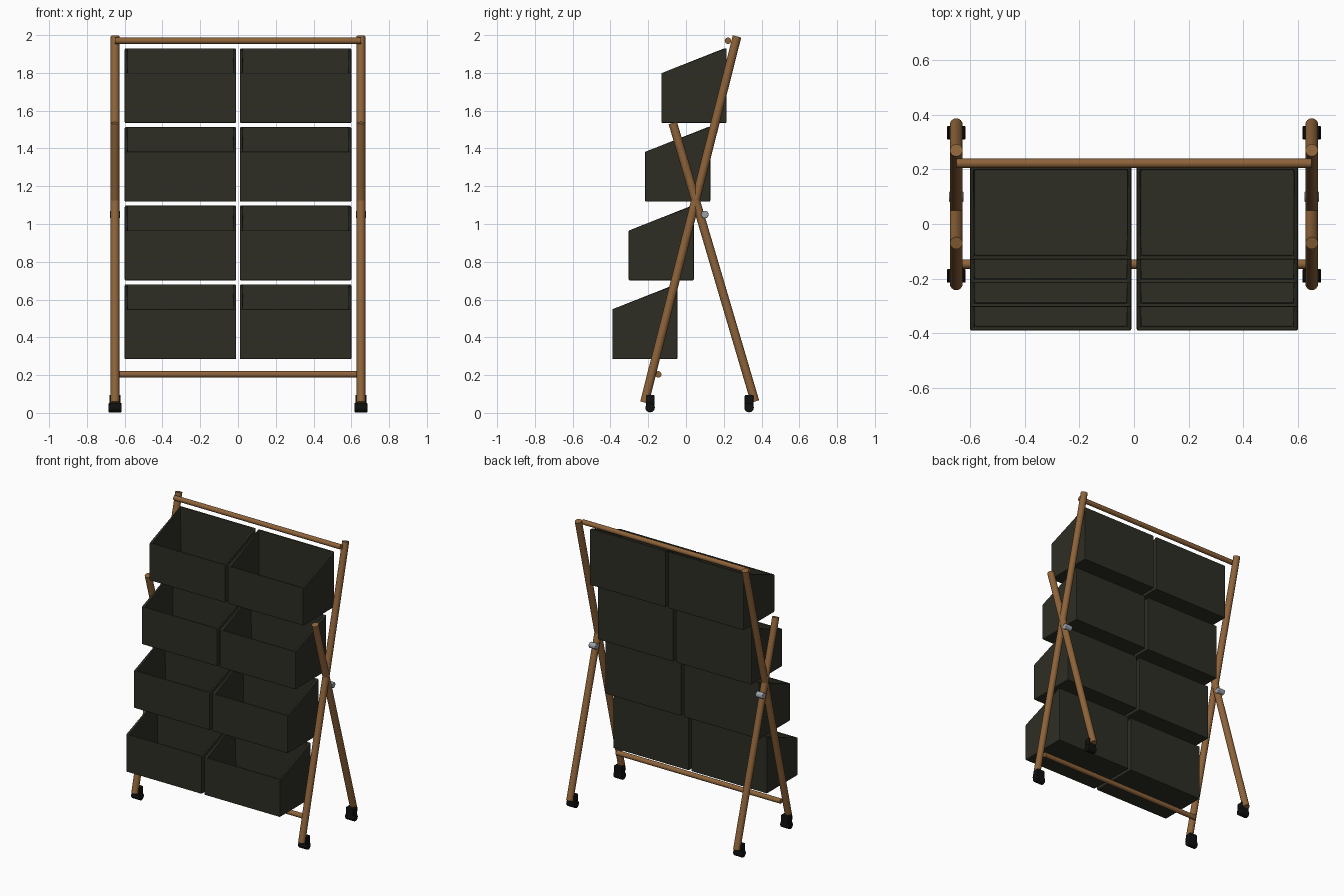
import bpy
import bmesh
from mathutils import Vector

old = bpy.data.objects.get("Cube")
if old:
    bpy.data.objects.remove(old, do_unlink=True)


def material(name, color):
    mat = bpy.data.materials.new(name)
    mat.use_nodes = True
    mat.diffuse_color = (*color, 1)
    mat.node_tree.nodes["Principled BSDF"].inputs["Base Color"].default_value = (*color, 1)
    return mat


wood = material("warm wood", (0.27, 0.125, 0.042))
fabric = material("dark olive fabric", (0.027, 0.027, 0.018))
rubber = material("black rubber", (0.005, 0.005, 0.005))
steel = material("grey steel", (0.33, 0.36, 0.40))


def finish(obj, name, mat, bevel=0.0, smooth=False):
    obj.name = name
    obj.data.materials.append(mat)
    if bevel:
        mod = obj.modifiers.new("Soft edges", "BEVEL")
        mod.width = bevel
        mod.segments = 2
    if smooth:
        bpy.ops.object.shade_smooth_by_angle()
    return obj


def rod(name, start, end, radius, mat, bevel=0.0):
    a, b = Vector(start), Vector(end)
    bpy.ops.mesh.primitive_cylinder_add(vertices=24, radius=radius,
                                        depth=(b - a).length, location=(a + b) / 2)
    obj = bpy.context.object
    obj.rotation_euler = (b - a).to_track_quat("Z", "Y").to_euler()
    return finish(obj, name, mat, bevel, smooth=True)


def box(name, center, size, mat, bevel):
    bpy.ops.mesh.primitive_cube_add(size=1, location=center)
    obj = bpy.context.object
    for v in obj.data.vertices:
        v.co = v.co * Vector(size)
    return finish(obj, name, mat, bevel)


def open_bin(name, center_x, front_y, base_z):
    """Open bin with a rim rising from front to back."""
    width, depth, front_h, back_h = 0.59, 0.345, 0.265, 0.395
    bm = bmesh.new()
    bmesh.ops.create_cube(bm, size=1)
    for v in bm.verts:
        height = back_h if v.co.y > 0 else front_h
        v.co = ((v.co.x * width), (v.co.y + 0.5) * depth, height if v.co.z > 0 else 0)
    top = [f for f in bm.faces if f.normal.z > 0.5 or f.calc_center_median().z > 0.3]
    bmesh.ops.delete(bm, geom=top, context="FACES_ONLY")
    mesh = bpy.data.meshes.new(name)
    bm.to_mesh(mesh)
    bm.free()
    obj = bpy.data.objects.new(name, mesh)
    bpy.context.collection.objects.link(obj)
    obj.location = (center_x, front_y, base_z)
    shell = obj.modifiers.new("Wall thickness", "SOLIDIFY")
    shell.thickness = 0.015
    shell.offset = -1
    shell.use_even_offset = True
    finish(obj, name, fabric, bevel=0.005)


# Crossed side legs, pivot bolts and casters
for side, x in (("left", 0.651), ("right", -0.651)):
    rod(f"{side}_long_leg", (x, -0.22, 0.055), (x, 0.27, 1.993), 0.023, wood)
    rod(f"{side}_short_leg", (x, 0.365, 0.06), (x, -0.07, 1.535), 0.023, wood)
    rod(f"{side}_pivot_bolt", (x - 0.026, 0.1, 1.05), (x + 0.026, 0.1, 1.05),
        0.02, steel, 0.003)
    for end, y in (("front", -0.19), ("back", 0.334)):
        box(f"{side}_{end}_caster_housing", (x, y, 0.063), (0.06, 0.046, 0.066),
            rubber, 0.006)
        rod(f"{side}_{end}_caster_wheel", (x - 0.034, y, 0.028), (x + 0.034, y, 0.028),
            0.025, rubber, 0.004)

# Cross rails
rod("top_rail", (-0.65, 0.222, 1.97), (0.65, 0.222, 1.97), 0.017, wood)
rod("bottom_rail", (-0.64, -0.147, 0.204), (0.64, -0.147, 0.204), 0.017, wood)

# Four stepped rows of paired bins
for row in range(4):
    for side, x in (("left", 0.305), ("right", -0.305)):
        open_bin(f"{side}_bin_row_{row + 1}", x, -0.39 + row * 0.0867,
                 0.285 + row * 0.4167)
